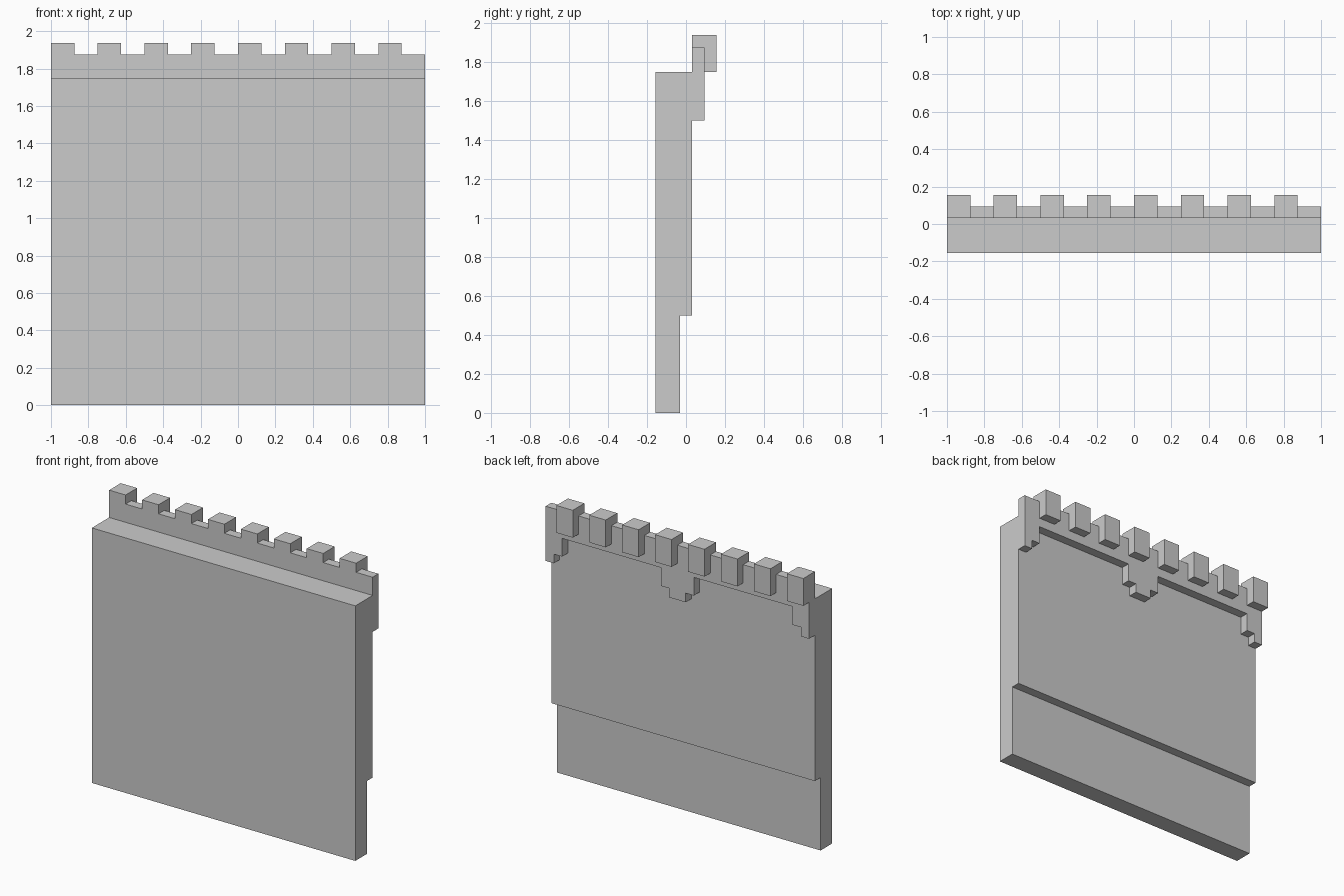
import bpy, bmesh
from mathutils import Vector

if "Cube" in bpy.data.objects:
    bpy.data.objects.remove(bpy.data.objects["Cube"])

U = 1 / 16          # block grid size
Y0 = -2.5 * U       # front face of the wall


def prism(name, outline, sweep):
    """Extrude a closed planar outline along a vector."""
    bm = bmesh.new()
    face = bm.faces.new([bm.verts.new(p) for p in outline])
    out = bmesh.ops.extrude_face_region(bm, geom=[face])
    verts = [g for g in out["geom"] if isinstance(g, bmesh.types.BMVert)]
    bmesh.ops.translate(bm, verts=verts, vec=Vector(sweep))
    bmesh.ops.recalc_face_normals(bm, faces=bm.faces)
    mesh = bpy.data.meshes.new(name)
    bm.to_mesh(mesh)
    bm.free()
    obj = bpy.data.objects.new(name, mesh)
    bpy.context.collection.objects.link(obj)
    return obj


# Wall: thinner foot, thicker upper body (profile in y, z grid steps)
wall = [(0, 0), (2, 0), (2, 8), (3, 8), (3, 28), (0, 28)]
prism("wall", [(-1, Y0 + y * U, z * U) for y, z in wall], (2, 0, 0))

# Parapet band with stepped corbels at the ends and centre (x, z grid steps)
half = [(0, 24), (1, 24), (1, 25), (2, 25), (2, 27),
        (14, 27), (14, 25), (15, 25), (15, 24), (16, 24), (16, 30)]
band = half[1:] + [(-x, z) for x, z in reversed(half[1:])]
prism("parapet", [(x * U, Y0 + 3 * U, z * U) for x, z in band], (0, U, 0))

# Merlons: blocks sitting on the parapet and overhanging its back
merlon = [(3, 30), (4, 30), (4, 28), (5, 28), (5, 31), (3, 31)]
merlons = prism("merlons", [(-1, Y0 + y * U, z * U) for y, z in merlon], (2 * U, 0, 0))
row = merlons.modifiers.new("row", 'ARRAY')
row.count = 8
row.use_relative_offset = False
row.use_constant_offset = True
row.constant_offset_displace = (4 * U, 0, 0)
